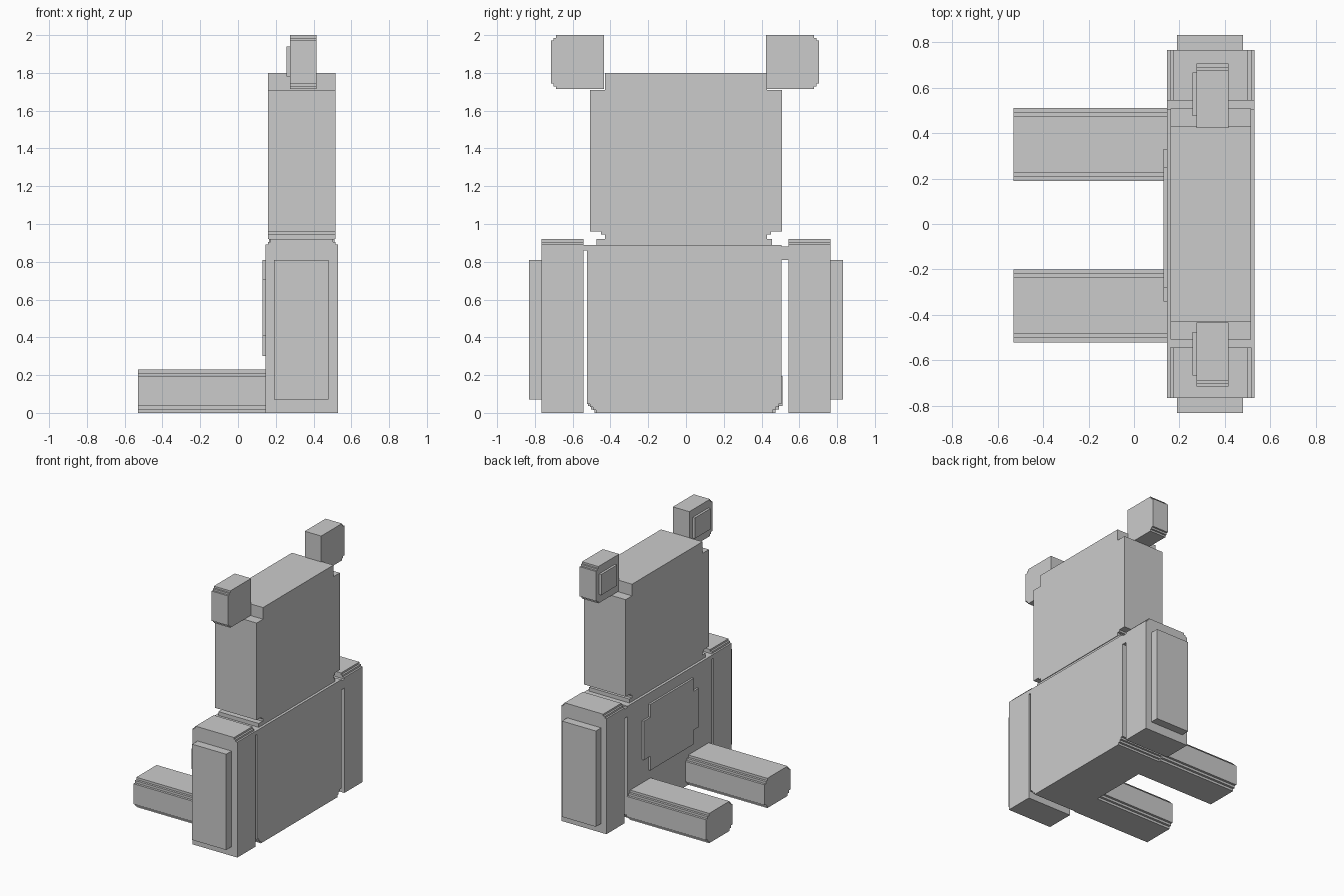
import bpy
import bmesh

if "Cube" in bpy.data.objects:
    bpy.data.objects.remove(bpy.data.objects["Cube"], do_unlink=True)

grey = bpy.data.materials.new("plain grey")
grey.use_nodes = True
COLOUR = (0.6, 0.6, 0.6, 1)
grey.diffuse_color = COLOUR
grey.node_tree.nodes["Principled BSDF"].inputs["Base Color"].default_value = COLOUR


def extrude(name, axis, outline, lo, hi):
    """Extrude a 2D outline along x (outline in y, z) or y (outline in x, z)."""
    bm = bmesh.new()
    place = (lambda u, v: (lo, u, v)) if axis == "x" else (lambda u, v: (u, lo, v))
    face = bm.faces.new([bm.verts.new(place(u, v)) for u, v in outline])
    grown = bmesh.ops.extrude_face_region(bm, geom=[face])["geom"]
    move = (hi - lo, 0, 0) if axis == "x" else (0, hi - lo, 0)
    bmesh.ops.translate(bm, vec=move, verts=[g for g in grown if isinstance(g, bmesh.types.BMVert)])
    bmesh.ops.recalc_face_normals(bm, faces=bm.faces)
    mesh = bpy.data.meshes.new(name)
    bm.to_mesh(mesh)
    bm.free()
    mesh.materials.append(grey)
    obj = bpy.data.objects.new(name, mesh)
    bpy.context.collection.objects.link(obj)
    return obj


def stepped(u0, u1, v0, v1, step, corners="abcd", count=2):
    """Rectangle with staircase corners; a, b, c, d run from low-low anticlockwise."""
    points = []
    for key, u, v, du, dv in (("a", u0, v0, 1, 1), ("b", u1, v0, -1, 1),
                              ("c", u1, v1, -1, -1), ("d", u0, v1, 1, -1)):
        if key not in corners:
            points.append((u, v))
            continue
        stair = []
        for i in range(count + 1):
            a, b = i * step, (count - i) * step
            stair.append((u + du * a, v + dv * b))
            if i < count:
                stair.append((u + du * (a + step), v + dv * b))
        points += stair if key in "ac" else stair[::-1]
    return points


def box(name, x0, x1, y0, y1, z0, z1):
    return extrude(name, "x", [(y0, z0), (y1, z0), (y1, z1), (y0, z1)], x0, x1)


# Torso with stepped lower corners and a narrower top layer
extrude("torso", "x", stepped(-0.525, 0.505, 0, 0.89, 0.016, "ab", 3), 0.145, 0.53)
box("torso_top", 0.165, 0.51, -0.475, 0.455, 0.89, 0.92)

# Raised belly plate with notched corners
extrude("belly_plate", "x",
        [(-0.28, 0.3), (0.25, 0.3), (0.25, 0.41), (0.33, 0.41), (0.33, 0.71), (0.25, 0.71),
         (0.25, 0.81), (-0.28, 0.81), (-0.28, 0.71), (-0.34, 0.71), (-0.34, 0.41), (-0.28, 0.41)],
        0.13, 0.146)

# Head, cut in at the neck and below each ear
half = [(0.43, 0.92), (0.43, 0.945), (0.45, 0.945), (0.45, 0.96),
        (0.508, 0.96), (0.508, 1.71), (0.43, 1.71), (0.43, 1.8)]
extrude("head", "x", half + [(-y, z) for y, z in reversed(half)], 0.16, 0.515)

# Bridges joining the arms to the torso
box("right_shoulder", 0.145, 0.53, -0.55, -0.5, 0.86, 0.89)
box("left_shoulder", 0.145, 0.53, 0.5, 0.545, 0.81, 0.88)

# Paired limbs and ears
for label, side in (("right", -1), ("left", 1)):
    def span(inner, outer, shift=0.0):
        return sorted((side * inner + shift, side * outer + shift))

    extrude(label + "_arm", "y", stepped(0.145, 0.53, 0, 0.92, 0.014, "cd"), *span(0.542, 0.765))
    box(label + "_arm_pad", 0.19, 0.48, *span(0.76, 0.83), 0.07, 0.81)

    leg = span(0.195, 0.515, -0.005)
    extrude(label + "_leg", "x", stepped(*leg, 0, 0.23, 0.018), -0.53, 0.15)

    ear = span(0.428, 0.71, -0.005)
    outer_corners = "bc" if side > 0 else "ad"
    extrude(label + "_ear", "x", stepped(*ear, 1.715, 2.0, 0.014, outer_corners), 0.275, 0.415)
    box(label + "_inner_ear", 0.257, 0.28, *span(0.475, 0.667), 1.78, 1.94)
